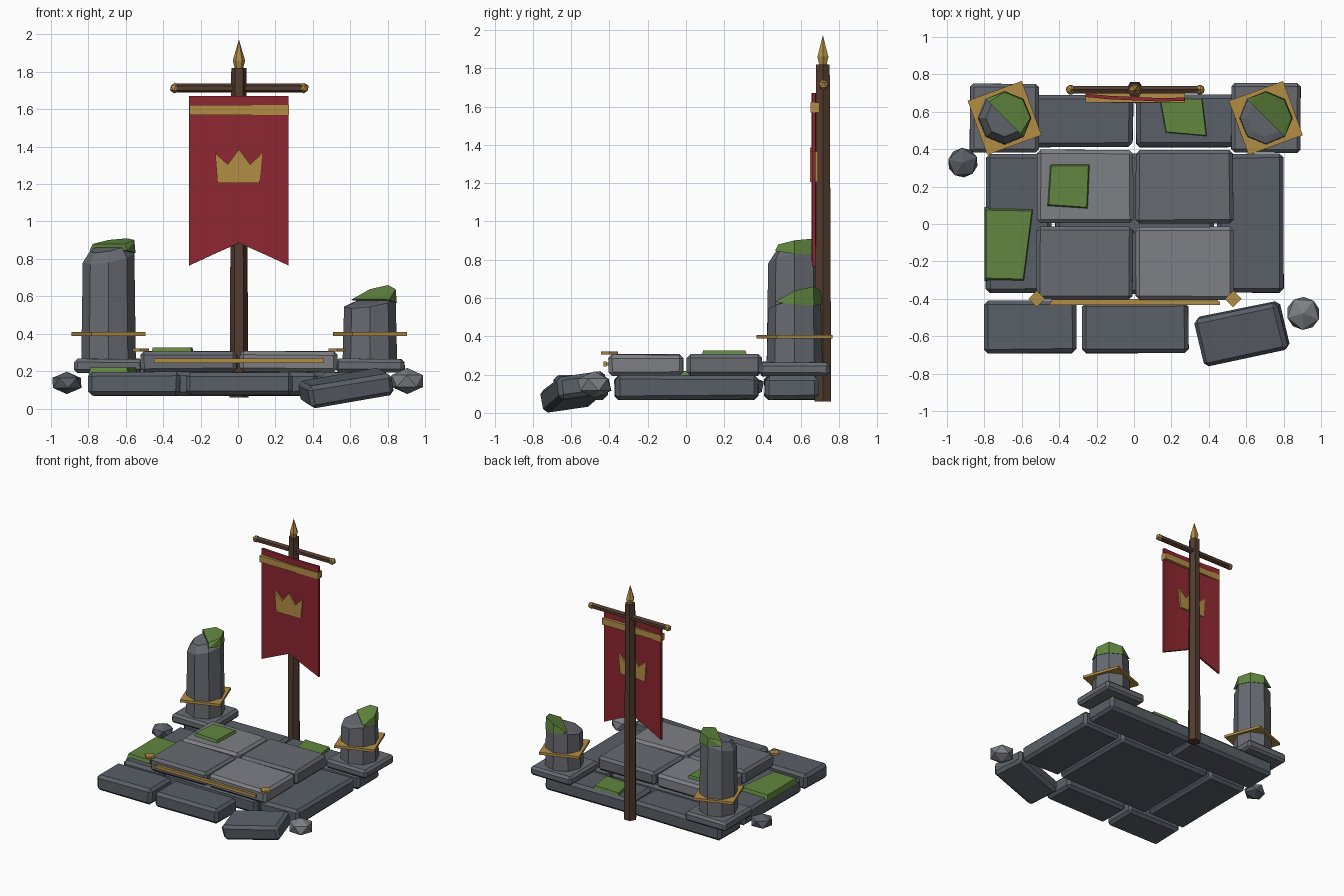
import bpy, bmesh, random
from math import radians, sin, cos, pi
from mathutils import Vector, Euler

if "Cube" in bpy.data.objects:
    bpy.data.objects.remove(bpy.data.objects["Cube"])

random.seed(4)

def mat(name, c):
    m = bpy.data.materials.new(name)
    m.diffuse_color = (*c, 1)
    m.use_nodes = True
    m.node_tree.nodes["Principled BSDF"].inputs["Base Color"].default_value = m.diffuse_color
    return m

DARK = mat("dark_stone", (0.10, 0.115, 0.135))
MID = mat("mid_stone", (0.135, 0.145, 0.165))
LIGHT = mat("light_stone", (0.21, 0.215, 0.235))
MOSS = mat("moss", (0.12, 0.24, 0.05))
GOLD = mat("gold", (0.45, 0.27, 0.06))
WOOD = mat("wood", (0.085, 0.045, 0.028))
RED = mat("red_cloth", (0.27, 0.02, 0.03))

def finish(name, bm, m):
    bmesh.ops.recalc_face_normals(bm, faces=bm.faces)
    me = bpy.data.meshes.new(name)
    bm.to_mesh(me)
    bm.free()
    me.materials.append(m)
    ob = bpy.data.objects.new(name, me)
    bpy.context.collection.objects.link(ob)
    return ob

def box(name, x, y, z, m, bevel=0.0, jitter=0.0):
    """Box from (min, max) ranges, slightly uneven and chamfered."""
    bm = bmesh.new()
    bmesh.ops.create_cube(bm, size=1)
    for v in bm.verts:
        v.co = [r[0] if c < 0 else r[1] for r, c in zip((x, y, z), v.co)]
        v.co += Vector([random.uniform(-jitter, jitter) for _ in range(3)])
    if bevel:
        bmesh.ops.bevel(bm, geom=bm.edges[:], offset=bevel, segments=1, affect='EDGES')
    return finish(name, bm, m)

def hull(name, pts, m):
    bm = bmesh.new()
    for p in pts:
        bm.verts.new(p)
    r = bmesh.ops.convex_hull(bm, input=bm.verts[:])
    loose = [v for v in bm.verts if not v.link_faces]
    bmesh.ops.delete(bm, geom=loose, context='VERTS')
    bmesh.ops.dissolve_limit(bm, angle_limit=0.02, verts=bm.verts[:], edges=bm.edges[:])
    return finish(name, bm, m)

def lathe(name, c, prof, sides, m, turn=0.0, rot=(0, 0, 0)):
    """Stack of regular polygons: prof = (radius, z) pairs."""
    bm = bmesh.new()
    rings = [[bm.verts.new((r * cos(turn + 2 * pi * i / sides), r * sin(turn + 2 * pi * i / sides), z))
              for i in range(sides)] for r, z in prof]
    for a, b in zip(rings, rings[1:]):
        for i in range(sides):
            j = (i + 1) % sides
            bm.faces.new((a[i], a[j], b[j], b[i]))
    bm.faces.new(rings[0])
    bm.faces.new(rings[-1])
    ob = finish(name, bm, m)
    ob.location, ob.rotation_euler = c, rot
    return ob

def sheet(name, pts, y0, y1, m):
    """Outline in x, z extruded from y0 to y1."""
    bm = bmesh.new()
    f = bm.faces.new([bm.verts.new((x, y0, z)) for x, z in pts])
    e = bmesh.ops.extrude_face_region(bm, geom=[f])
    for v in e['geom']:
        if isinstance(v, bmesh.types.BMVert):
            v.co.y = y1
    return finish(name, bm, m)

# lower paving
lower = [(-.80, -.31, -.69, -.41), (-.28, .29, -.69, -.42),
         (-.79, -.44, -.37, .375), (-.42, .425, -.375, .375), (.445, .80, -.365, .375),
         (-.79, -.005, .41, .69), (.01, .80, .41, .69)]
for i, (a, b, c, d) in enumerate(lower):
    box(f"lower_slab_{i}", (a, b), (c, d), (.07, .195), DARK, .022, .004)

# fallen slab at the front right corner
s = box("fallen_slab", (-.23, .23), (-.13, .13), (-.06, .06), DARK, .022, .004)
s.location = (.577, -.587, .11)
s.rotation_euler = Euler((radians(8), radians(-9), radians(12)))

# raised paving
upper = [(-.52, -.005, -.405, -.015, MID), (.01, .53, -.405, -.015, LIGHT),
         (-.52, -.005, .005, .395, LIGHT), (.01, .53, .005, .395, MID)]
for i, (a, b, c, d, m) in enumerate(upper):
    box(f"upper_slab_{i}", (a, b), (c, d), (.195, .306), m, .02, .003)

# gold trim on the step
box("step_trim", (-.45, .46), (-.432, -.415), (.243, .268), GOLD)
box("step_trim_backing", (-.44, .45), (-.418, -.40), (.247, .264), GOLD)
for side, x in (("left", -.52), ("right", .53)):
    lathe(f"step_stud_{side}", (x, -.40, 0), [(.045, .304), (.045, .32)], 4, GOLD)

# broken columns: plinth, shaft, gold collar, moss cap
def column(side, cx, low, rise, top, moss_low, moss_top, moss_rise):
    cy = .567
    box(f"plinth_{side}", (cx - .185, cx + .185), (cy - .185, cy + .185), (.192, .265), MID, .018, .003)
    ang = [i * pi / 4 for i in range(8)]
    lean = lambda a: cos(a - pi / 4)
    ring = lambda r, a, z: (cx + r * cos(a), cy + r * sin(a), z)
    pts = [ring(.146, a, .25) for a in ang]
    pts += [ring(.138, a, low + rise * (lean(a) + 1) / 2) for a in ang]
    pts += [ring(.10, a, top + rise * .4 * lean(a)) for a in ang]
    hull(f"column_{side}", pts, MID)
    lathe(f"collar_{side}", (cx, cy, 0), [(.218, .388), (.218, .408)], 4, GOLD, radians(65))
    half = [radians(d) for d in (-45, 0, 45, 90, 135)]
    pts = [ring(.144, a, moss_low + .02 * (1 - lean(a))) for a in half]
    pts += [ring(.138 if lean(a) > .5 else .12, a, moss_top + moss_rise * lean(a)) for a in half]
    hull(f"moss_cap_{side}", pts, MOSS)

column("left", -.692, .77, .07, .86, .825, .88, .03)
column("right", .705, .535, .06, .575, .56, .585, .075)

# moss patches
patches = [([(-.80, .09), (-.535, .085), (-.585, -.31), (-.80, -.305)], .17, .218),
           ([(-.45, .32), (-.235, .32), (-.245, .08), (-.465, .095)], .295, .326),
           ([(.13, .68), (.37, .675), (.395, .465), (.165, .485)], .17, .215)]
for i, (q, z0, z1) in enumerate(patches):
    cx, cy = sum(p[0] for p in q) / 4, sum(p[1] for p in q) / 4
    top = [(cx + (x - cx) * .92, cy + (y - cy) * .92, z1) for x, y in q]
    hull(f"moss_patch_{i}", [(x, y, z0) for x, y in q] + top, MOSS)

# loose rocks
for name, c, sc, rot, m in (("rock_left", (-.915, .328, .137), (.09, .088, .06), .4, DARK),
                            ("rock_right", (.905, -.478, .147), (.098, .1, .07), .9, LIGHT)):
    bm = bmesh.new()
    bmesh.ops.create_icosphere(bm, subdivisions=1, radius=1)
    ob = finish(name, bm, m)
    ob.location, ob.scale, ob.rotation_euler = c, sc, (0, 0, rot)

# pole, finial, crossbar and its end knobs
lathe("pole", (.005, .715, 0), [(.05, .06), (.041, 1.82)], 6, WOOD)
lathe("finial", (.005, .715, 0), [(.022, 1.815), (.033, 1.86), (.001, 1.97)], 6, GOLD)
lathe("crossbar", (.007, .718, 1.713), [(.024, -.34), (.024, .34)], 6, WOOD, 0, (0, pi / 2, 0))
for side, x in (("left", -.338), ("right", .352)):
    bm = bmesh.new()
    bmesh.ops.create_icosphere(bm, subdivisions=1, radius=.029)
    finish(f"knob_{side}", bm, GOLD).location = (x, .718, 1.713)

# swallow-tailed banner with a soft fold, gold band and crown emblem
bm = bmesh.new()
fold = [(-.26, .688, .765), (-.13, .676, .825), (.005, .67, .885), (.14, .664, .825), (.27, .667, .765)]
rows = [[bm.verts.new((x, y, z)) for x, y, z in fold],
        [bm.verts.new((x, y, 1.67)) for x, y, z in fold]]
for i in range(4):
    bm.faces.new((rows[0][i], rows[0][i + 1], rows[1][i + 1], rows[1][i]))
banner = finish("banner", bm, RED)
sol = banner.modifiers.new("thickness", 'SOLIDIFY')
sol.thickness, sol.offset = .018, 0
sheet("banner_band", [(-.26, 1.57), (.272, 1.57), (.272, 1.622), (-.26, 1.622)], .65, .698, GOLD)
sheet("banner_crown", [(-.11, 1.205), (.115, 1.205), (.13, 1.365), (.065, 1.305), (.005, 1.385),
                       (-.055, 1.305), (-.122, 1.365)], .648, .69, GOLD)
